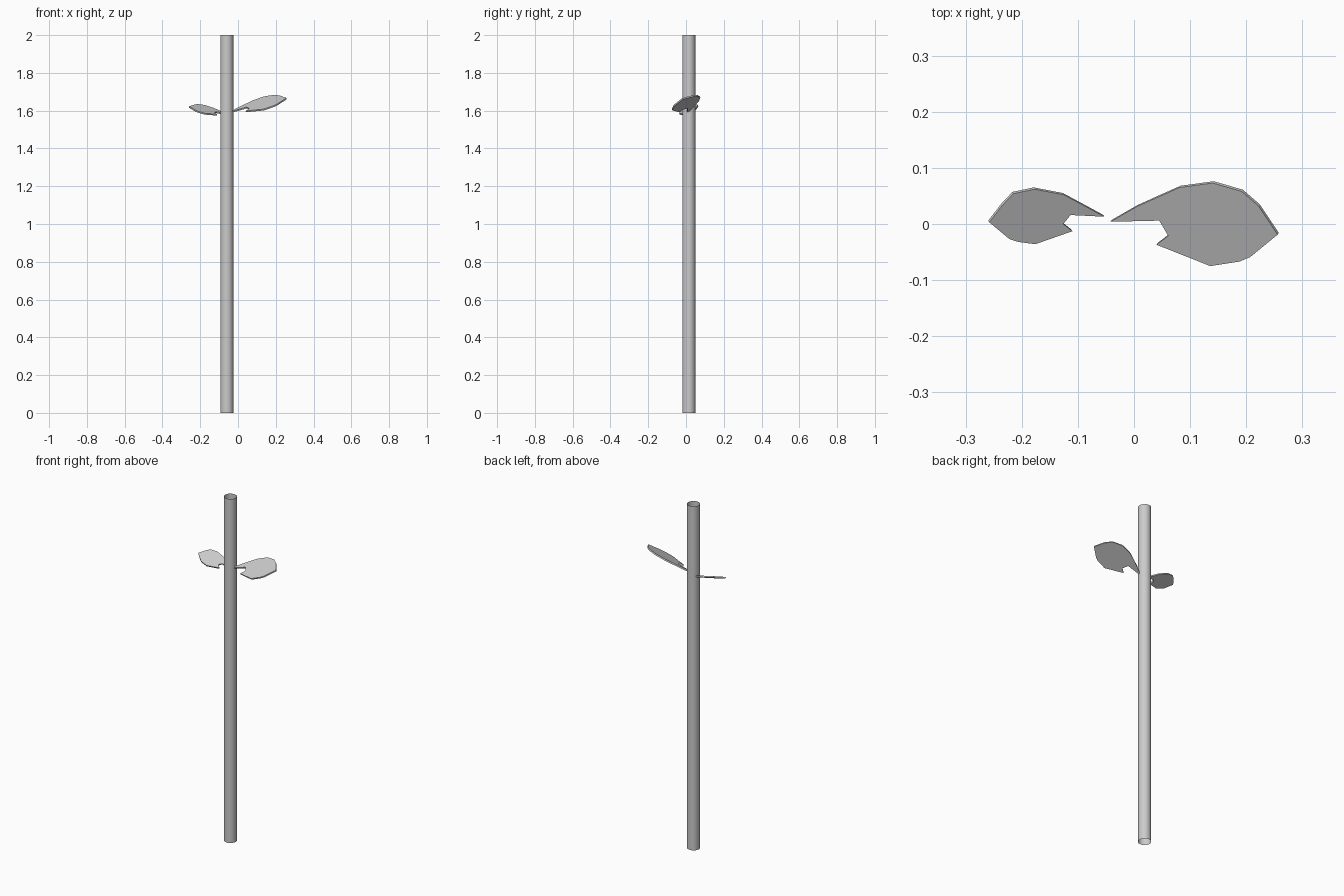
import bpy, bmesh
from mathutils import Vector

if "Cube" in bpy.data.objects:
    bpy.data.objects.remove(bpy.data.objects["Cube"])


def finish(bm, name):
    mesh = bpy.data.meshes.new(name)
    bm.to_mesh(mesh)
    bm.free()
    obj = bpy.data.objects.new(name, mesh)
    bpy.context.collection.objects.link(obj)
    return obj


def leaf(name, outline, base_z, slope_x, slope_y, thickness=0.008):
    """Tilted flat leaf: the outline is draped on a sloping plane and thickened downwards."""
    bm = bmesh.new()
    verts = [bm.verts.new((x, y, base_z + slope_x * x + slope_y * y)) for x, y in outline]
    face = bm.faces.new(verts)
    down = -Vector((-slope_x, -slope_y, 1)).normalized() * thickness
    ret = bmesh.ops.extrude_face_region(bm, geom=[face], use_keep_orig=True)
    new = [g for g in ret["geom"] if isinstance(g, bmesh.types.BMVert)]
    bmesh.ops.translate(bm, verts=new, vec=down)
    bmesh.ops.recalc_face_normals(bm, faces=bm.faces)
    return finish(bm, name)


# Stem: open tube
bpy.ops.mesh.primitive_cylinder_add(vertices=32, radius=0.034, depth=2,
                                    end_fill_type='NOTHING', location=(-0.059, 0.015, 1))
bpy.context.object.name = "stem"
bpy.ops.object.shade_smooth_by_angle()

# Large right leaf with a notch beside its stalk
leaf("large_leaf", [
    (-0.042, 0.004), (0.045, 0.006), (0.061, -0.021), (0.040, -0.037),
    (0.136, -0.075), (0.188, -0.067), (0.207, -0.059), (0.256, -0.019),
    (0.222, 0.032), (0.192, 0.058), (0.140, 0.073), (0.081, 0.065), (0.005, 0.031),
], 1.604, 0.28, 0.45)

# Small left leaf
leaf("small_leaf", [
    (-0.053, 0.013), (-0.113, 0.016), (-0.126, 0.000), (-0.110, -0.013),
    (-0.176, -0.036), (-0.206, -0.032), (-0.222, -0.027), (-0.258, 0.003),
    (-0.234, 0.034), (-0.215, 0.054), (-0.177, 0.062), (-0.125, 0.052), (-0.086, 0.031),
], 1.561, -0.235, 0.445)
